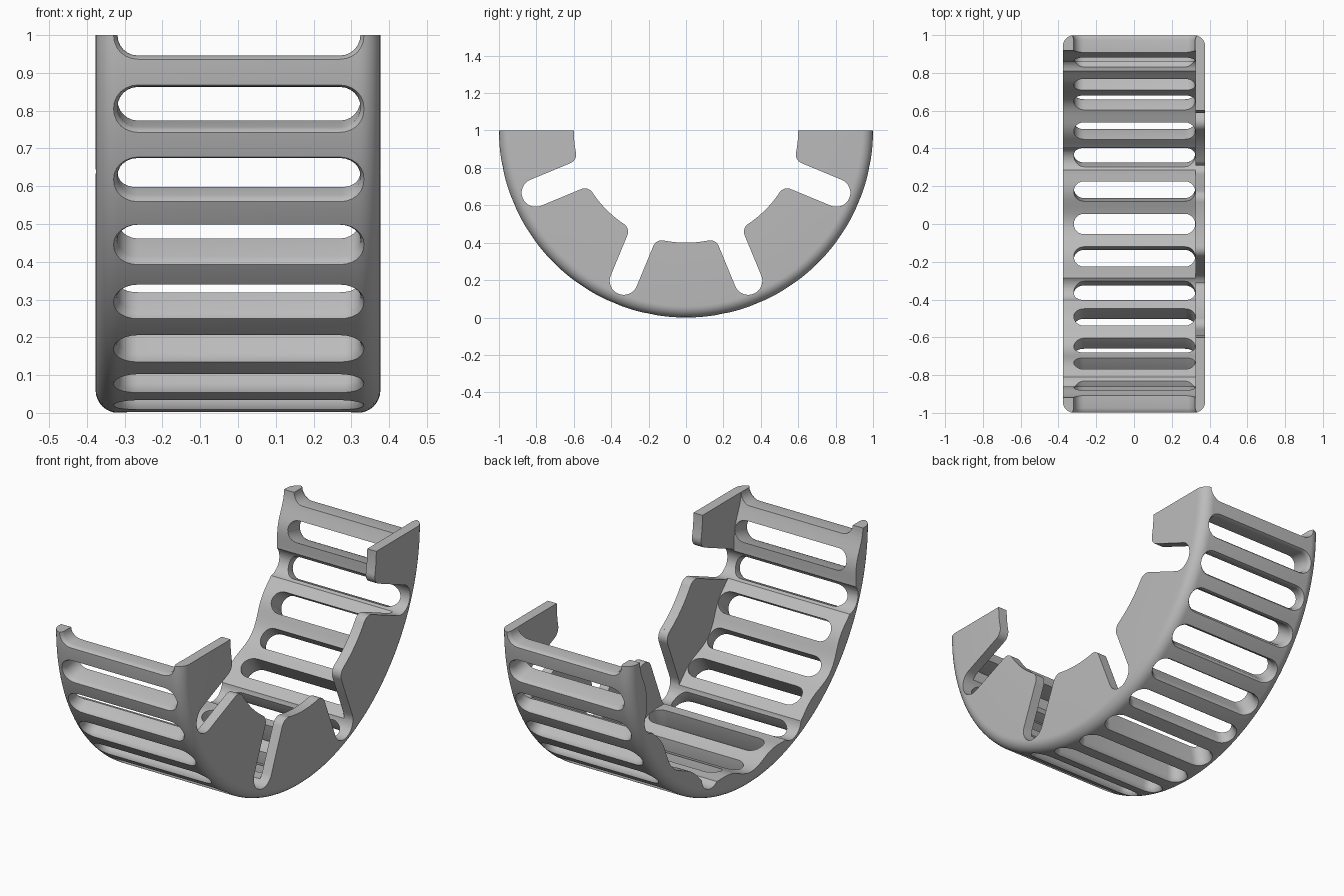
import bpy, bmesh
from math import sin, cos, pi, radians, sqrt
from mathutils import Vector

cube = bpy.data.objects.get("Cube")
if cube:
    bpy.data.objects.remove(cube, do_unlink=True)

HALF, WALL, INNER = 0.377, 0.325, 0.6   # half width, wall inner face, wall inner radius
FILLET = 0.06
STEP = radians(11.25)

grey = bpy.data.materials.new("plain_grey")
grey.use_nodes = True
grey.diffuse_color = (0.5, 0.5, 0.5, 1)
grey.node_tree.nodes["Principled BSDF"].inputs["Base Color"].default_value = (0.5, 0.5, 0.5, 1)


def place(x, r, a, u=0.0):
    """Point at radius r and angle a from straight down, offset u along the arc."""
    return Vector((x, r * sin(a) + u * cos(a), 1 - r * cos(a) + u * sin(a)))


def loft(bm, rings):
    """Skin equal closed rings and cap both ends."""
    rows = [[bm.verts.new(p) for p in ring] for ring in rings]
    n = len(rows[0])
    for a, b in zip(rows, rows[1:]):
        for i in range(n):
            bm.faces.new((a[i], a[(i + 1) % n], b[(i + 1) % n], b[i]))
    bm.faces.new(rows[0])
    bm.faces.new(rows[-1][::-1])


def make(name, bm):
    bmesh.ops.recalc_face_normals(bm, faces=bm.faces)
    mesh = bpy.data.meshes.new(name)
    bm.to_mesh(mesh)
    bm.free()
    mesh.materials.append(grey)
    ob = bpy.data.objects.new(name, mesh)
    bpy.context.collection.objects.link(ob)
    return ob


# Half-ring shell with one deep end wall, swept through 180 degrees
def section(a):
    ri = 0.9 + 0.018 * cos(16 * a)      # gently rippled inside
    pts = [(-HALF, ri)]
    for side in (-1, 1):
        for k in range(9):
            t = k / 8 * pi / 2
            s, c = (cos(t), sin(t)) if side < 0 else (sin(t), cos(t))
            pts.append((side * (HALF - FILLET + FILLET * s), 1 - FILLET + FILLET * c))
    pts += [(HALF, INNER), (WALL, INNER), (WALL, ri)]
    return [place(x, r, a) for x, r in pts]


bm = bmesh.new()
SEG = 128
loft(bm, [section(-pi / 2 + pi * i / SEG) for i in range(SEG + 1)])
shell = make("slotted_half_ring", bm)


# Rounded slots through the curved band, flared at the outer surface
def stadium(a, r, h):
    pts = []
    for end, cx in ((1, 0.27), (-1, -0.265)):
        for k in range(13):
            t = -pi / 2 + pi * k / 12
            pts.append(place(cx + end * h * cos(t), r, a, end * h * sin(t)))
    return pts


bm = bmesh.new()
for k in range(-8, 9):
    loft(bm, [stadium(k * STEP, r, h) for r, h in
              ((0.8, 0.054), (0.975, 0.054), (0.99, 0.058), (1.002, 0.067), (1.03, 0.07))])
slots = make("slot_cutter", bm)

# Deep radial notches that split the wall into teeth with rounded corners
W, END, F = 0.075, 0.87, 0.05
fv = sqrt((INNER + F) ** 2 - (W + F) ** 2)
half = [(W * sin(t), END + W * cos(t)) for t in (pi / 2 * k / 10 for k in range(11))]
half += [(W + F - F * cos(t), fv - F * sin(t)) for t in (radians(79) * k / 8 for k in range(9))]
half.append((half[-1][0], 0.5))
outline = half + [(-u, v) for u, v in half[:0:-1]]
bm = bmesh.new()
for k in (-6, -2, 2, 6):
    loft(bm, [[place(x, v, k * STEP, u) for u, v in outline] for x in (-0.5, 0.5)])
notches = make("notch_cutter", bm)

# Cut, apply and tidy
for cutter in (notches, slots):
    cutter.hide_render = True
    mod = shell.modifiers.new(cutter.name, 'BOOLEAN')
    mod.operation, mod.solver, mod.object = 'DIFFERENCE', 'EXACT', cutter
bpy.context.view_layer.update()
final = bpy.data.meshes.new_from_object(shell.evaluated_get(bpy.context.evaluated_depsgraph_get()))
shell.modifiers.clear()
shell.data = final
for cutter in (notches, slots):
    bpy.data.objects.remove(cutter, do_unlink=True)

bpy.ops.object.select_all(action='DESELECT')
shell.select_set(True)
bpy.context.view_layer.objects.active = shell
bpy.ops.object.shade_smooth_by_angle(angle=radians(30))
